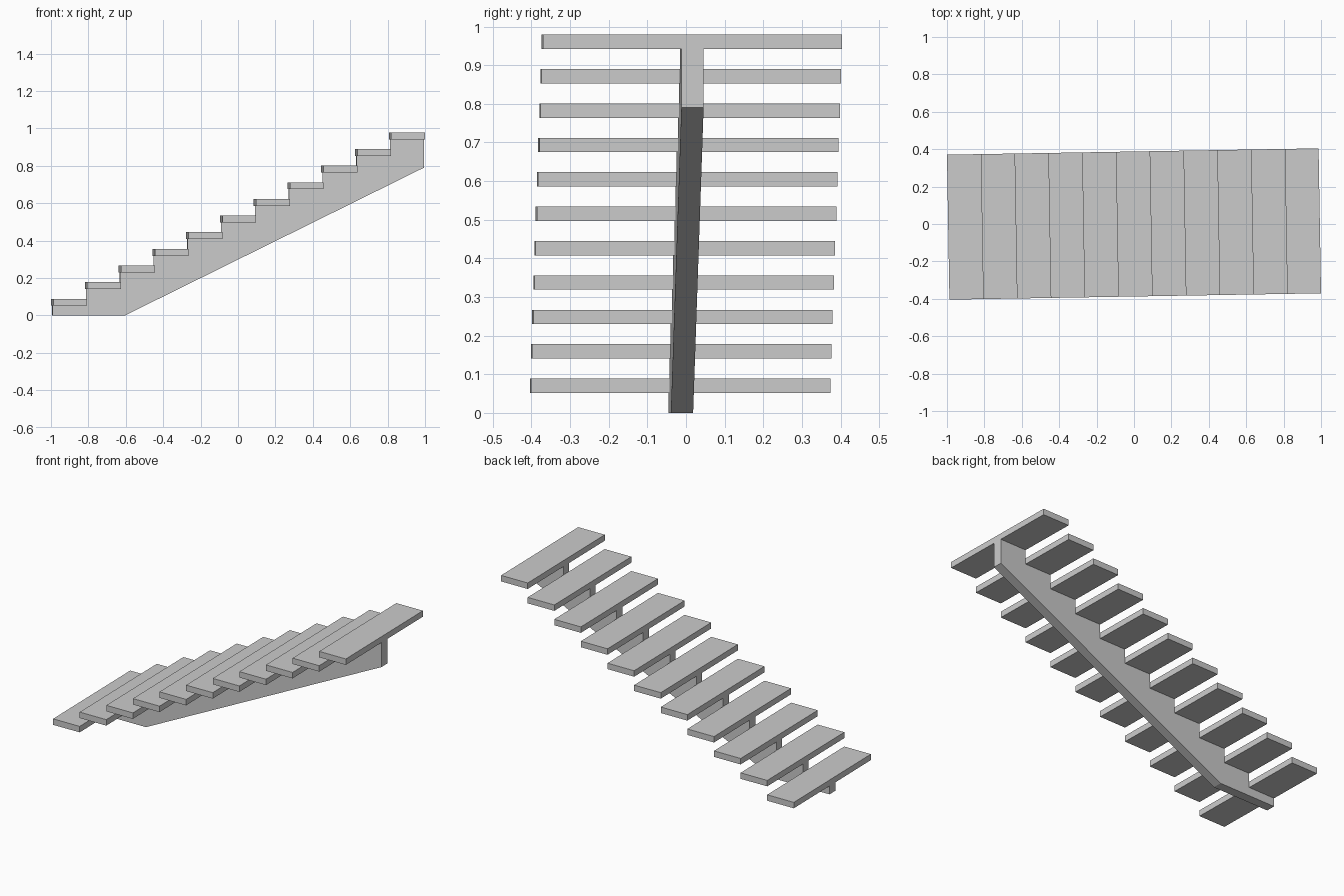
import bpy, bmesh
from mathutils import Matrix

if "Cube" in bpy.data.objects:
    bpy.data.objects.remove(bpy.data.objects["Cube"])

STEPS = 11
RUN = 1.987 / STEPS      # tread depth and pitch
RISE = 0.089
THICK = 0.037
WIDTH = 0.775
BEAM = 0.0575
X0 = -1.987 / 2
TURN = Matrix.Rotation(0.017, 4, 'Z')   # whole flight is turned slightly


def extrude_profile(name, points, width):
    """Extrude an x-z profile along y, centred on y = 0."""
    bm = bmesh.new()
    face = bm.faces.new([bm.verts.new((x, -width / 2, z)) for x, z in points])
    new = bmesh.ops.extrude_face_region(bm, geom=[face])['geom']
    bmesh.ops.translate(bm, vec=(0, width, 0),
                        verts=[v for v in new if isinstance(v, bmesh.types.BMVert)])
    bmesh.ops.recalc_face_normals(bm, faces=bm.faces)
    bm.transform(TURN)
    mesh = bpy.data.meshes.new(name)
    bm.to_mesh(mesh)
    bm.free()
    obj = bpy.data.objects.new(name, mesh)
    bpy.context.collection.objects.link(obj)
    return obj


# Treads
for i in range(STEPS):
    xa, xb = X0 + i * RUN, X0 + (i + 1) * RUN
    top = (i + 1) * RISE
    extrude_profile(f"tread_{i + 1}",
                    [(xa, top - THICK), (xb, top - THICK), (xb, top), (xa, top)], WIDTH)

# Central sawtooth stringer: sloped underside, stepped top
profile = [(-0.605, 0), (-X0, 0.79)]
for i in reversed(range(STEPS)):
    z = (i + 1) * RISE - THICK
    profile += [(X0 + (i + 1) * RUN, z), (X0 + i * RUN, z)]
profile.append((X0, 0))
extrude_profile("central_stringer", profile, BEAM)
